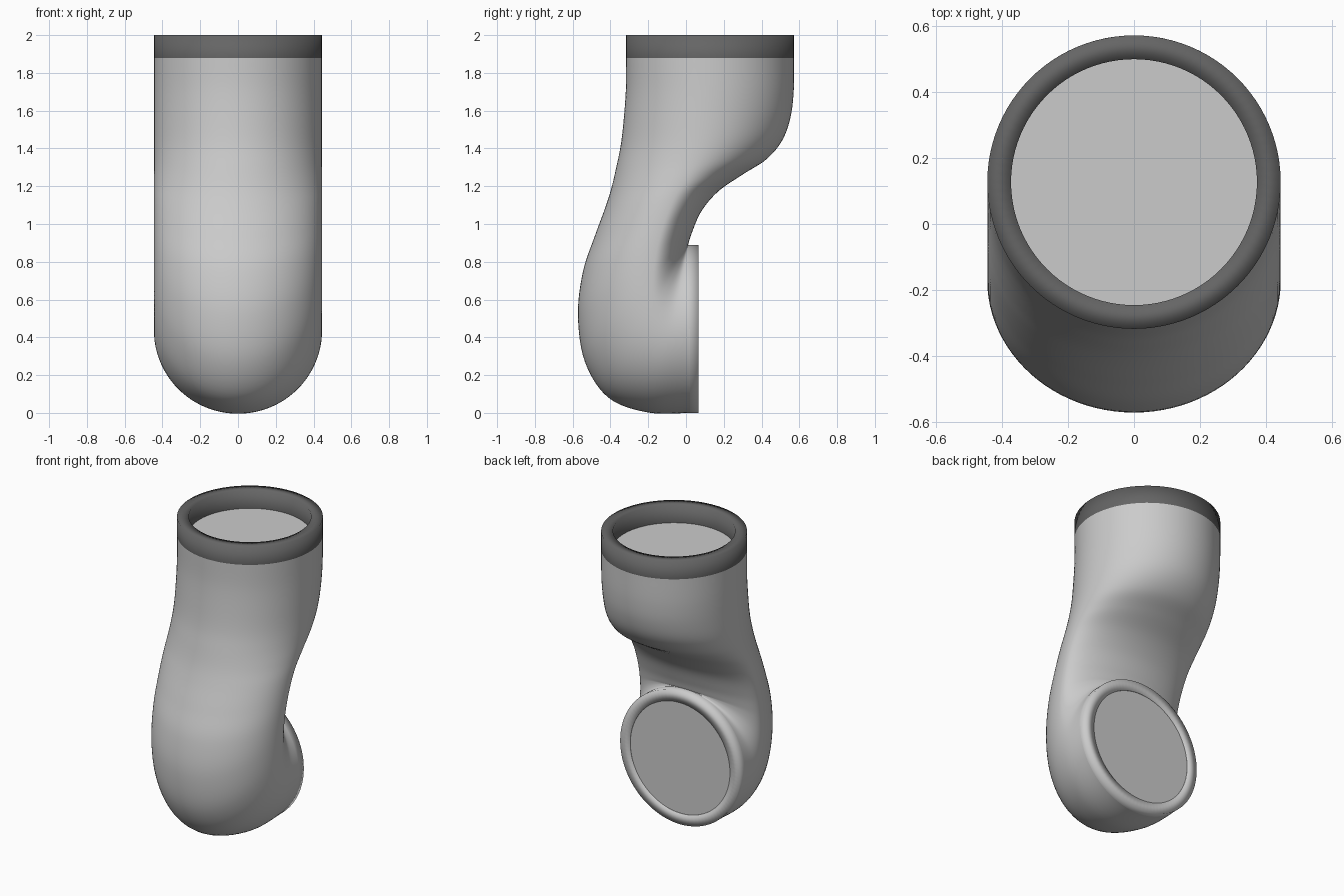
import bpy, bmesh, math
from mathutils import Vector, Matrix

if "Cube" in bpy.data.objects:
    bpy.data.objects.remove(bpy.data.objects["Cube"])

R, R_IN, SIDES = 0.445, 0.373, 96
TOP_Y = 0.127


def add_object(name, bm, angle=None):
    bmesh.ops.recalc_face_normals(bm, faces=bm.faces)
    me = bpy.data.meshes.new(name)
    bm.to_mesh(me)
    bm.free()
    ob = bpy.data.objects.new(name, me)
    bpy.context.collection.objects.link(ob)
    for p in me.polygons:
        p.use_smooth = True
    if angle:
        bpy.context.view_layer.objects.active = ob
        ob.select_set(True)
        bpy.ops.object.shade_smooth_by_angle(angle=math.radians(angle))
        ob.select_set(False)
    return ob


def bridge(bm, rings):
    for a, b in zip(rings, rings[1:]):
        for i in range(SIDES):
            j = (i + 1) % SIDES
            bm.faces.new((a[i], a[j], b[j], b[i]))


def spline(points, steps=6):
    p = [points[0]] + points + [points[-1]]
    out = []
    for k in range(1, len(p) - 2):
        a, b, c, d = p[k - 1:k + 3]
        for s in range(steps):
            t = s / steps
            out.append([0.5 * (2 * f + (g - e) * t + (2 * e - 5 * f + 4 * g - h) * t * t
                               + (3 * f - e - 3 * g + h) * t ** 3)
                        for e, f, g, h in zip(a, b, c, d)])
    return out + [points[-1]]


# S-bend body: front outline y, z; back outline y, z; shift of the widest point to the back
stations = [
    (-.318, 1.88, .572, 1.88, 0), (-.318, 1.72, .570, 1.70, 0),
    (-.330, 1.55, .552, 1.56, 0), (-.345, 1.42, .508, 1.44, .02),
    (-.367, 1.31, .425, 1.342, .06), (-.395, 1.19, .30, 1.262, .12),
    (-.43, 1.08, .17, 1.172, .22), (-.485, .93, .08, 1.065, .32),
    (-.545, .75, .03, .95, .37), (-.572, .52, .012, .893, .38),
    (-.535, .27, .01, .89, .32), (-.41, .08, .011, .89, .18),
    (-.20, .002, .012, .89, 0), (.02, 0, .02, .89, 0)]
bm = bmesh.new()
rings = []
for ay, az, by, bz, k in spline(stations):
    half = Vector((0, by - ay, bz - az)) / 2
    mid = Vector((0, (ay + by) / 2, (az + bz) / 2)) + k * half
    ring = []
    for i in range(SIDES):
        s, c = math.sin(2 * math.pi * i / SIDES), math.cos(2 * math.pi * i / SIDES)
        depth = 1 - k if s > 0 else 1 + k
        ring.append(bm.verts.new(mid + Vector((R * c, 0, 0)) + half * depth * s))
    rings.append(ring)
bridge(bm, rings)
add_object("pipe_body", bm, 50)


# Collars and covers, built along local z with the open end at z = 0
def collar(name, height, recess, place):
    bm = bmesh.new()
    profile = [(R, -height), (R, 0), (R_IN, 0), (R_IN, -recess)]
    bridge(bm, [[bm.verts.new((r * math.cos(t), r * math.sin(t), z))
                 for t in (2 * math.pi * i / SIDES for i in range(SIDES))]
                for r, z in profile])
    bm.transform(place)
    return add_object(name, bm)


def cover(name, recess, place):
    bm = bmesh.new()
    bmesh.ops.create_circle(bm, cap_ends=True, segments=SIDES, radius=R_IN,
                            matrix=place @ Matrix.Translation((0, 0, -recess)))
    return add_object(name, bm)


top = Matrix.Translation((0, TOP_Y, 2))
back = Matrix.Translation((0, .065, R)) @ Matrix.Rotation(-math.pi / 2, 4, 'X')
gasket = collar("top_gasket", .12, .12, top)
collar("outlet_lip", .055, .006, back)
cover("top_cover", .12, top)
cover("outlet_cover", .006, back)

# Dark gasket colour
dark = bpy.data.materials.new("dark_rubber")
dark.diffuse_color = (.13, .13, .13, 1)
dark.use_nodes = True
dark.node_tree.nodes["Principled BSDF"].inputs["Base Color"].default_value = dark.diffuse_color
gasket.data.materials.append(dark)
